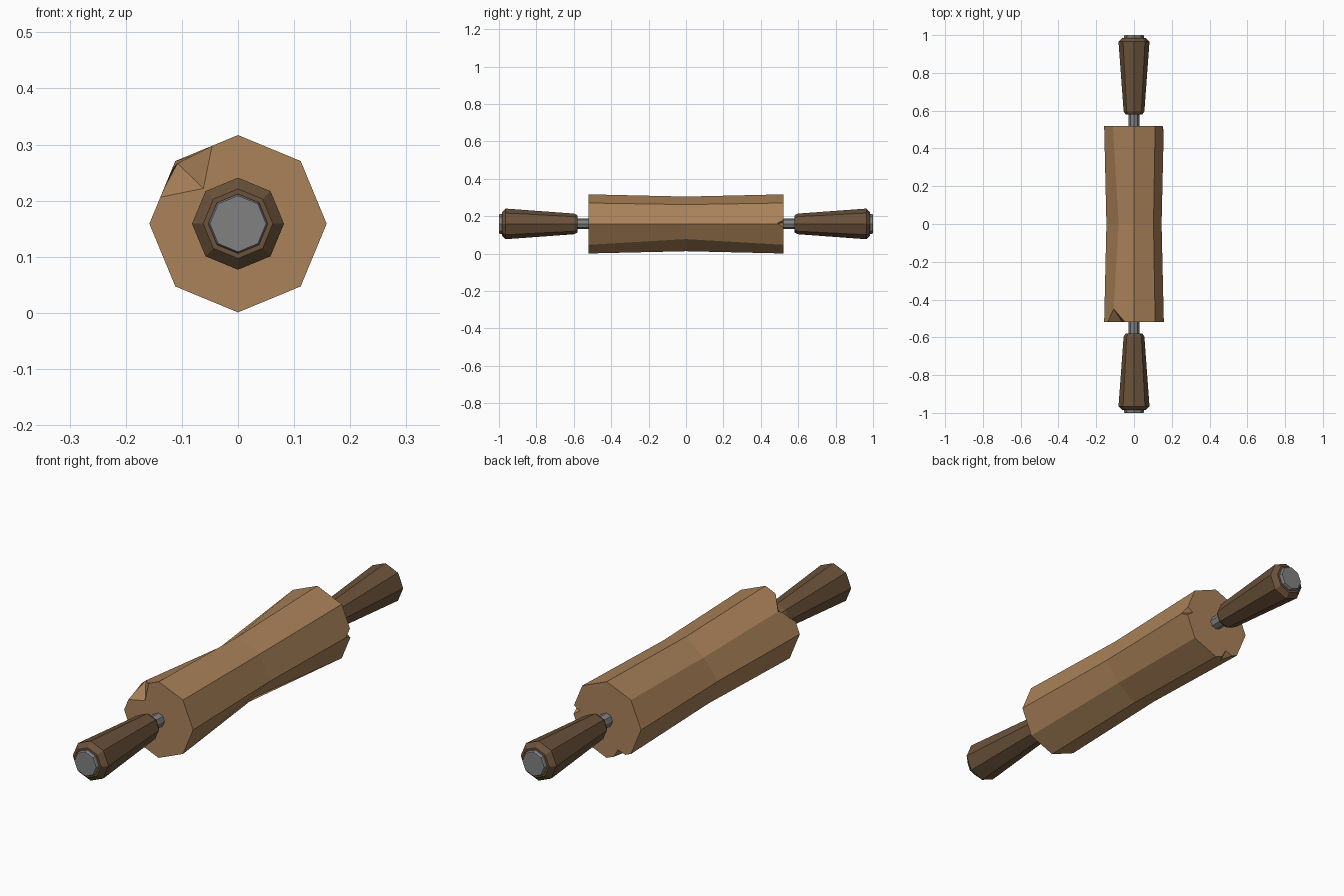
import bpy, bmesh, math
from mathutils import Vector

if "Cube" in bpy.data.objects:
    bpy.data.objects.remove(bpy.data.objects["Cube"])

CZ = 0.159   # height of the common axis


def material(name, rgb):
    m = bpy.data.materials.new(name)
    m.diffuse_color = (*rgb, 1)
    m.use_nodes = True
    m.node_tree.nodes["Principled BSDF"].inputs["Base Color"].default_value = m.diffuse_color
    return m


LIGHT = material("light wood", (0.402, 0.223, 0.100))
DARK = material("dark wood", (0.147, 0.084, 0.042))
STEEL = material("grey steel", (0.22, 0.22, 0.22))


def polar(angle, r, y):
    a = math.radians(angle)
    return Vector((r * math.cos(a), y, CZ + r * math.sin(a)))


def add_object(name, bm, mat=None):
    bmesh.ops.recalc_face_normals(bm, faces=bm.faces)
    me = bpy.data.meshes.new(name)
    bm.to_mesh(me)
    bm.free()
    if mat:
        me.materials.append(mat)
    ob = bpy.data.objects.new(name, me)
    bpy.context.collection.objects.link(ob)
    return ob


def lathe(name, profile, mat, dents={}):
    """Octagonal turned part along y; dents = {(ring, corner): radius}."""
    bm = bmesh.new()
    rings = [[bm.verts.new(polar(45 * k, dents.get((i, k), r), y)) for k in range(8)]
             for i, (y, r) in enumerate(profile)]
    for a, b in zip(rings, rings[1:]):
        for k in range(8):
            n = (k + 1) % 8
            bm.faces.new((a[k], a[n], b[n], b[k]))
    bm.faces.new(rings[0])
    bm.faces.new(rings[-1])
    return add_object(name, bm, mat)


# Roller: waisted octagon, with two corners worn deeper in the middle
roller = lathe("roller", [(-0.52, 0.158), (0, 0.146), (0.52, 0.158)], LIGHT,
               {(1, 3): 0.115, (1, 7): 0.115})

# Chips knocked out of the roller ends: (end, tip y, rim a, rim b, inner, tip), polar pairs
chips = [
    (-0.52, -0.45, (108, 0.148), (161.5, 0.148), (134.5, 0.088), (135, 0.152)),
    (0.52, 0.485, (8, 0.152), (-6, 0.153), (2, 0.122), (1, 0.158)),
    (0.52, 0.475, (235, 0.150), (257, 0.149), (245, 0.122), (245, 0.148)),
]
cutters = []
for end, tip_y, a, b, c, d in chips:
    bm = bmesh.new()
    tip = polar(*d, tip_y)
    outer = polar(d[0], 0.21, end)
    bm.verts.new(tip)
    for p in (polar(*a, end), polar(*b, end), polar(*c, end), outer):
        bm.verts.new(tip + (p - tip) * 1.3)
    bmesh.ops.convex_hull(bm, input=bm.verts)
    cutter = add_object("chip_cutter", bm)
    cutter.hide_render = True
    cutters.append(cutter)
    mod = roller.modifiers.new("chip", 'BOOLEAN')
    mod.operation = 'DIFFERENCE'
    mod.solver = 'EXACT'
    mod.object = cutter

# Apply the chips and drop the cutters
bpy.context.view_layer.update()
deps = bpy.context.evaluated_depsgraph_get()
carved = bpy.data.meshes.new_from_object(roller.evaluated_get(deps))
roller.modifiers.clear()
roller.data = carved
carved.materials.clear()
carved.materials.append(LIGHT)
for p in carved.polygons:
    p.material_index = 0
for c in cutters:
    bpy.data.objects.remove(c)

# Rod, handle and end cap on each side
for s, side in ((-1, "front"), (1, "back")):
    lathe(side + "_rod", [(s * 0.50, 0.028), (s * 0.62, 0.028)], STEEL)
    lathe(side + "_handle", [(s * 0.58, 0.045), (s * 0.597, 0.055),
                             (s * 0.965, 0.082), (s * 0.985, 0.062)], DARK)
    lathe(side + "_cap", [(s * 0.97, 0.053), (s * 0.994, 0.053), (s * 1.0, 0.050)], STEEL)
